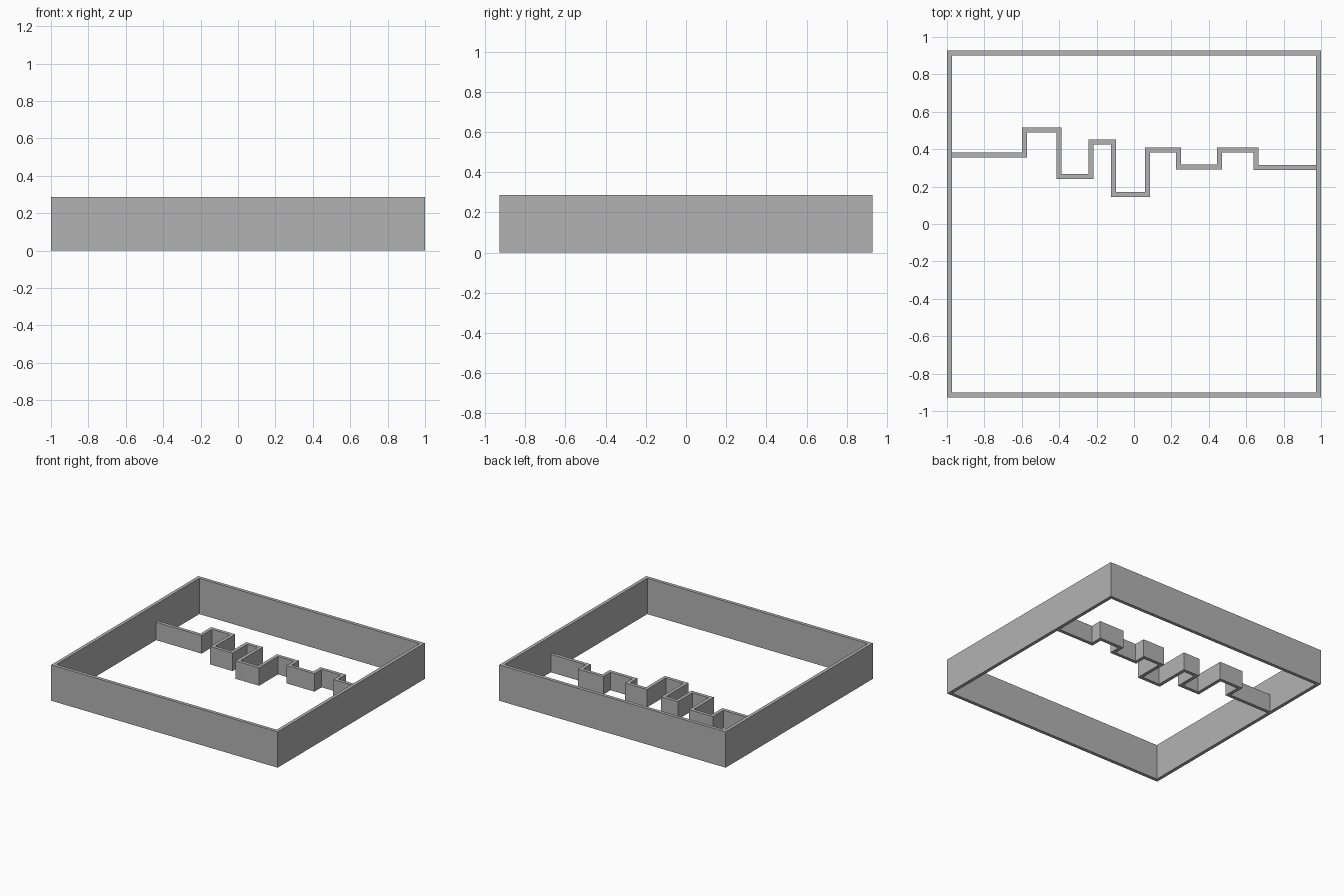
import bpy
import bmesh
from mathutils import Vector

cube = bpy.data.objects.get("Cube")
if cube:
    bpy.data.objects.remove(cube, do_unlink=True)

grey = bpy.data.materials.new("plain grey")
grey.use_nodes = True
colour = (0.45, 0.45, 0.45, 1)
grey.diffuse_color = colour
grey.node_tree.nodes["Principled BSDF"].inputs["Base Color"].default_value = colour


def wall(name, points, thickness, height, closed=False):
    """Extrude an upright wall with mitred corners along a plan path."""
    pts = [Vector(p) for p in points]
    n = len(pts)
    half = thickness / 2
    bm = bmesh.new()
    rings = []
    for i, p in enumerate(pts):
        ends = []
        if closed or i > 0:
            ends.append((p - pts[i - 1]).normalized())
        if closed or i < n - 1:
            ends.append((pts[(i + 1) % n] - p).normalized())
        normals = [Vector((-d.y, d.x)) for d in ends]
        miter = sum(normals, Vector((0, 0))).normalized()
        miter *= half / miter.dot(normals[0])
        a, b = p + miter, p - miter
        rings.append([bm.verts.new((q.x, q.y, z))
                      for q, z in ((a, 0), (b, 0), (b, height), (a, height))])
    for i in range(n if closed else n - 1):
        r, s = rings[i], rings[(i + 1) % n]
        for k in range(4):
            m = (k + 1) % 4
            bm.faces.new((r[k], r[m], s[m], s[k]))
    if not closed:
        bm.faces.new(rings[0])
        bm.faces.new(rings[-1])
    bmesh.ops.recalc_face_normals(bm, faces=bm.faces)
    mesh = bpy.data.meshes.new(name)
    bm.to_mesh(mesh)
    bm.free()
    mesh.materials.append(grey)
    obj = bpy.data.objects.new(name, mesh)
    bpy.context.collection.objects.link(obj)


# Tall rectangular surround
T = 0.027
X, Y = 1 - T / 2, 0.928 - T / 2
wall("outer_wall", [(-X, -Y), (X, -Y), (X, Y), (-X, Y)], T, 0.286, closed=True)

# Low stepped divider: levels in y, with a step at each x between them
levels = [0.37, 0.503, 0.254, 0.438, 0.158, 0.396, 0.305, 0.396, 0.302]
steps = [-0.585, -0.40, -0.23, -0.11, 0.072, 0.238, 0.457, 0.652]
xs = [-X + T / 2] + steps + [X - T / 2]
path = [(x, y) for i, y in enumerate(levels) for x in (xs[i], xs[i + 1])]
wall("stepped_divider", path, T, 0.143)
